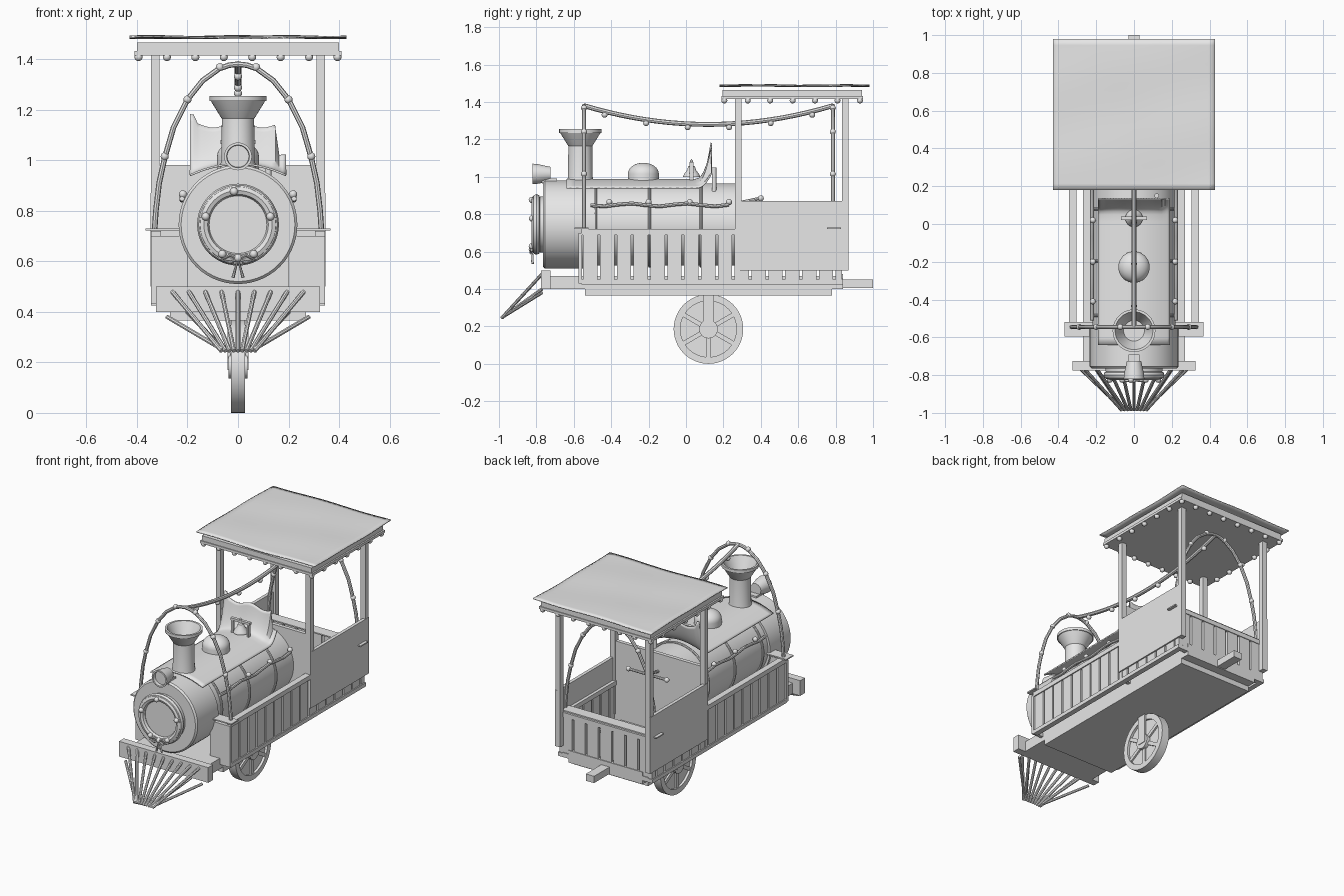
import bpy, bmesh, math
from mathutils import Vector, Matrix

cube = bpy.data.objects.get("Cube")
if cube:
    bpy.data.objects.remove(cube, do_unlink=True)

grey = bpy.data.materials.new("plain grey")
grey.use_nodes = True
grey.diffuse_color = (0.8, 0.8, 0.8, 1)
grey.node_tree.nodes["Principled BSDF"].inputs["Base Color"].default_value = (0.8, 0.8, 0.8, 1)


def finish(name, bm, smooth=False):
    bmesh.ops.recalc_face_normals(bm, faces=bm.faces)
    mesh = bpy.data.meshes.new(name)
    bm.to_mesh(mesh)
    bm.free()
    mesh.materials.append(grey)
    ob = bpy.data.objects.new(name, mesh)
    bpy.context.collection.objects.link(ob)
    if smooth:
        bpy.ops.object.select_all(action='DESELECT')
        ob.select_set(True)
        bpy.context.view_layer.objects.active = ob
        bpy.ops.object.shade_smooth_by_angle(angle=math.radians(35))
    return ob


def boxes(name, spans):
    """Each span is (x0, x1, y0, y1, z0, z1)."""
    bm = bmesh.new()
    for x0, x1, y0, y1, z0, z1 in spans:
        m = Matrix.Translation(((x0 + x1) / 2, (y0 + y1) / 2, (z0 + z1) / 2))
        bmesh.ops.create_cube(bm, size=1, matrix=m @ Matrix.Diagonal((x1 - x0, y1 - y0, z1 - z0, 1)))
    return finish(name, bm)


def both(*spans):
    return list(spans) + [(-s[1], -s[0], *s[2:]) for s in spans]


def lathe(name, profile, centre, axis='Z', steps=40):
    """Spin (radius, height) points about an axis."""
    bm = bmesh.new()
    vs = [bm.verts.new((r, 0, h)) for r, h in profile]
    edges = [bm.edges.new(p) for p in zip(vs, vs[1:])]
    bmesh.ops.spin(bm, geom=vs + edges, cent=(0, 0, 0), axis=(0, 0, 1),
                   angle=math.tau, steps=steps, use_merge=True)
    bmesh.ops.remove_doubles(bm, verts=bm.verts, dist=1e-5)
    turn = {'Z': Matrix(), 'Y': Matrix.Rotation(-math.pi / 2, 4, 'X'),
            'X': Matrix.Rotation(math.pi / 2, 4, 'Y')}[axis]
    bm.transform(Matrix.Translation(centre) @ turn)
    return finish(name, bm, True)


def tubes(name, paths, radius, closed=False):
    cu = bpy.data.curves.new(name, 'CURVE')
    cu.dimensions = '3D'
    cu.bevel_depth, cu.bevel_resolution, cu.use_fill_caps = radius, 2, True
    for path in paths:
        sp = cu.splines.new('POLY')
        sp.points.add(len(path) - 1)
        for p, co in zip(sp.points, path):
            p.co = (*co, 1)
        sp.use_cyclic_u = closed
    tmp = bpy.data.objects.new(name, cu)
    bpy.context.collection.objects.link(tmp)
    bm = bmesh.new()
    bm.from_mesh(tmp.evaluated_get(bpy.context.evaluated_depsgraph_get()).to_mesh())
    bpy.data.objects.remove(tmp, do_unlink=True)
    return finish(name, bm, True)


def bulbs(name, points, r=0.016):
    bm = bmesh.new()
    for p in points:
        bmesh.ops.create_uvsphere(bm, u_segments=12, v_segments=8, radius=r, matrix=Matrix.Translation(p))
    return finish(name, bm, True)


def sheet(name, nx, ny, place, thick):
    """Thin sheet whose points come from place(u, v), both 0 to 1."""
    bm = bmesh.new()
    rows = [[bm.verts.new(place(i / nx, j / ny)) for i in range(nx + 1)] for j in range(ny + 1)]
    for a, b in zip(rows, rows[1:]):
        for i in range(nx):
            bm.faces.new((a[i], a[i + 1], b[i + 1], b[i]))
    ob = finish(name, bm, True)
    mod = ob.modifiers.new("thickness", 'SOLIDIFY')
    mod.thickness, mod.offset = thick, 0
    return ob


# Chassis, bumpers and coupler
boxes("chassis", [(-.27, .27, -.54, .78, .365, .405), (-.27, .27, -.74, .8, .4, .47)])
boxes("front_bumper", [(-.325, .325, -.775, -.725, .4, .5)])
boxes("rear_beam", [(-.27, .27, .8, .84, .4, .48)])
boxes("coupler", [(-.03, .03, .83, 1, .405, .45)])

# Cowcatcher bars meet in a narrow row at the bottom
bars = [[(x * .26 / 4, -.77, .48), (x * .065 / 4, -.985, .245)] for x in range(-4, 5)]
bars += [[(s * x, -.77, z), (s * .06, -.98, .25)] for s in (-1, 1) for x, z in ((.28, .38), (.2, .4))]
tubes("cowcatcher", bars, .009)

# Plank fence with rails
boxes("fence_rails", both((.31, .345, -.56, .84, .425, .45), (.305, .345, -.56, .84, .69, .72))
      + [(-.31, .31, .81, .84, z, z + .03) for z in (.425, .69)])
planks = []
for i in range(16):
    y = -.55 + i * .09
    planks += both((.318, .338, y, min(y + .077, .835), .44, .7))
planks += [(x * .0955 - .04, x * .0955 + .04, .815, .835, .44, .7) for x in range(-3, 4)]
boxes("fence_planks", planks)
boxes("front_board", both((.2, .345, -.575, -.555, .43, .7)))
boxes("arch_plates", [(-.367, .367, y - .04, y + .035, .722, .73) for y in (-.555, .795)])

# Cab
boxes("cab_side_panels", both((.325, .347, .265, .87, .5, .87)))
boxes("cab_front_wall", [(-.34, .34, .265, .29, .44, .98)])
boxes("cab_posts", both((.31, .345, .262, .297, .5, 1.43), (.31, .345, .833, .869, .5, 1.43)))
boxes("roof_frame", [(-.4, .4, .195, .94, 1.43, 1.465), (-.41, .41, .19, .945, 1.415, 1.432)])
sheet("roof_cover", 24, 24, lambda u, v: (
    (u - .5) * .86, .18 + v * .8,
    1.487 + .003 * math.sin(u * 9 + v * 4) + .002 * math.sin(v * 11 - u * 3)), .006)
xs = [(i - 3.5) * .1125 for i in range(8)]
ys = [.21 + i * .12 for i in range(7)]
bulbs("roof_bulbs", [(x, y, 1.408) for x in xs for y in (.205, .93)]
      + [(x, y, 1.408) for x in (-.394, .394) for y in ys[1:-1]])
tubes("handlebar", [[(0, .28, .86), (0, .4, .885)], [(-.14, .4, .885), (.14, .4, .885)]], .009)
bulbs("handlebar_knobs", [(-.14, .4, .885), (.14, .4, .885)])

# Boiler and smokebox
AX = .745
lathe("boiler", [(0, -.56), (.22, -.56), (.22, .27), (0, .27)], (0, 0, AX), 'Y', 56)
lathe("smokebox", [(0, -.78), (.15, -.78), (.15, -.765), (.225, -.765), (.235, -.755), (.235, -.54), (.2, -.54)],
      (0, 0, AX), 'Y', 56)
lathe("smokebox_door", [(0, -.8), (.12, -.8), (.15, -.775)], (0, 0, AX), 'Y')


def ring(r, y, n=48):
    return [(r * math.cos(a * math.tau / n), y, AX + r * math.sin(a * math.tau / n)) for a in range(n)]


tubes("boiler_bands", [ring(.223, y) for y in (-.485, -.195, .08)], .008, True)

# Wreath with berries and ribbon
tubes("wreath", [ring(.138 + .003 * (-1) ** k, -.8 - .004 * k) for k in range(2)], .021, True)
bulbs("wreath_berries", [(.132 * math.cos(math.radians(a)), -.825, AX + .132 * math.sin(math.radians(a)))
                         for a in (14, 97, 166, 242, 270, 298)])
tubes("ribbon", [[(0, -.825, .61), (s * .03, -.83, .625), (s * .065, -.825, .605),
                  (s * .03, -.83, .595), (0, -.825, .61), (s * .02, -.82, .535)] for s in (-1, 1)], .007)

# Handrails along the boiler
rail_ys = [-.51 + i * .074 for i in range(11)]
tubes("boiler_handrails", [[(s * .222, y, .85 + .008 * math.cos(y * 21)) for y in rail_ys] for s in (-1, 1)], .01)
bulbs("handrail_bulbs", [(s * .218, y, .865) for s in (-1, 1) for y in (-.41, -.2, .02, .23)])


# Draped top cover, its rear end bent upward with a torn edge
def cover(u, v):
    x = (u - .5) * .38
    low = .985 - 1.25 * x * x
    if v < .6:
        return (x, -.64 + v / .6 * .69, low)
    t = (v - .6) / .4
    top = 1.02 if x > .155 else 1.14 + .012 * math.cos(x * 32) + (.03 if x < -.17 else 0)
    return (x, .05 + .085 * t ** .6, low + (top - low) * t ** 1.4)


sheet("boiler_cover", 26, 30, cover, .008)

# Fittings on top
lathe("chimney", [(0, .96), (.074, .96), (.066, 1.0), (.064, 1.165), (.068, 1.17), (.108, 1.235),
                  (.113, 1.235), (.113, 1.255), (.1, 1.255), (.055, 1.16), (0, 1.16)], (0, -.565, 0))
lathe("steam_dome", [(.083, .95), (.083, 1.015)] + [
    (.083 * math.cos(a * math.pi / 16), 1.015 + .06 * math.sin(a * math.pi / 16)) for a in range(1, 8)]
    + [(0, 1.075)], (0, -.228, 0))
lathe("bell", [(0, 1.0), (.046, 1.0), (.04, 1.015), (.024, 1.035), (.018, 1.055), (0, 1.065)], (0, .03, 0), steps=24)
boxes("bell_frame", both((.052, .064, .02, .04, .97, 1.075)) + [(-.07, .07, .02, .04, 1.065, 1.08)])
lathe("bell_knob", [(.008, 1.06), (.008, 1.085), (0, 1.095)], (0, .03, 0), steps=12)
lathe("whistle", [(0, .86), (.012, .86), (.012, 1.05), (0, 1.05)], (.12, .15, 0), steps=16)
lathe("headlamp", [(0, -.8), (.043, -.8), (.045, -.82), (.055, -.82), (.052, -.79), (.038, -.725), (0, -.725)],
      (0, 0, 1.015), 'Y', 32)
boxes("headlamp_bracket", [(-.03, .03, -.77, -.69, .965, .99)])

# Single central wheel with six spokes
lathe("wheel_rim", [(.15, -.028), (.186, -.028), (.186, .028), (.15, .028), (.15, -.028)], (0, .12, .186), 'X', 48)
lathe("wheel_web", [(0, -.012), (.155, -.012), (.155, .012), (0, .012)], (0, .12, .186), 'X', 48)
lathe("wheel_hub", [(0, -.038), (.05, -.038), (.05, .038), (0, .038)], (0, .12, .186), 'X', 24)
bm = bmesh.new()
for k in range(3):
    bmesh.ops.create_cube(bm, size=1, matrix=Matrix.Translation((0, .12, .186))
                          @ Matrix.Rotation(k * math.pi / 3, 4, 'X') @ Matrix.Diagonal((.046, .024, .31, 1)))
finish("wheel_spokes", bm)
boxes("wheel_brackets", both((.03, .042, .09, .15, .17, .37)))

# Light arches with a sagging garland between them
ARCHES = (-.545, .785)
half = [(.33, .725), (.325, .8), (.312, .91), (.29, 1.01), (.255, 1.13), (.2, 1.24),
        (.14, 1.315), (.075, 1.362), (.035, 1.376)]
outline = half + [(0, 1.38)] + [(-x, z) for x, z in reversed(half)]
tubes("light_arches", [[(x, y, z) for x, z in outline] for y in ARCHES], .011)
bulbs("arch_bulbs", [(s * x, y, z) for s in (-1, 1) for y in ARCHES
                     for x, z in ((.29, 1.015), (.2, 1.24), (.072, 1.368))])


def sag(y):
    return 1.28 + .1 * ((y - .12) / .665) ** 2


tubes("garland", [[(0, -.545 + i * .0665, sag(-.545 + i * .0665)) for i in range(21)]], .013)
bulbs("garland_bulbs", [(0, -.435 + i * .222, sag(-.435 + i * .222) - .018) for i in range(6)])
